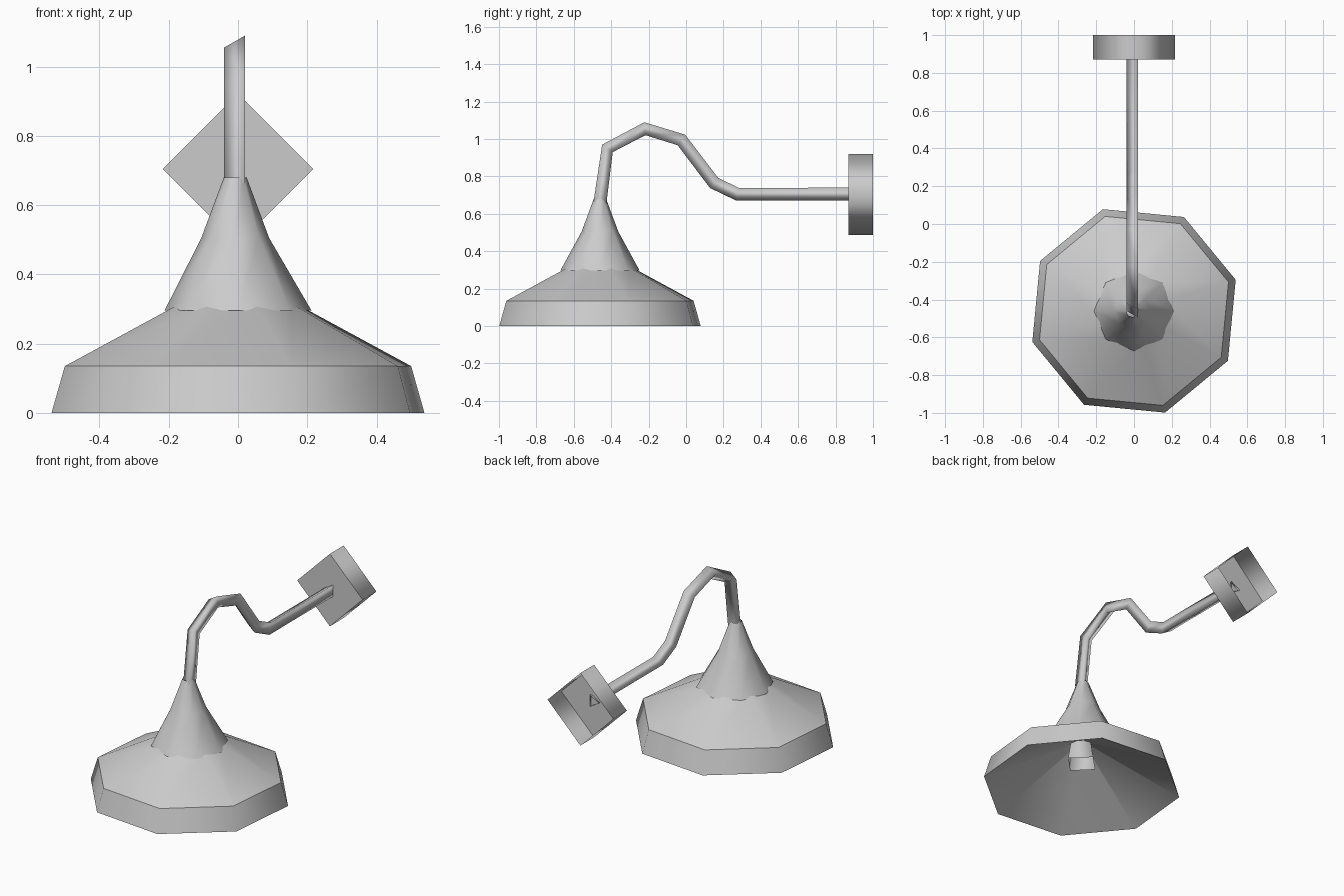
import bpy
import bmesh
from math import sin, cos, pi, radians
from mathutils import Vector

cube = bpy.data.objects.get("Cube")
if cube:
    bpy.data.objects.remove(cube, do_unlink=True)

grey = bpy.data.materials.new("plain grey")
grey.use_nodes = True
grey.diffuse_color = (0.6, 0.6, 0.6, 1)
grey.node_tree.nodes["Principled BSDF"].inputs["Base Color"].default_value = (0.6, 0.6, 0.6, 1)

X, Y, Z = Vector((1, 0, 0)), Vector((0, 1, 0)), Vector((0, 0, 1))


def ring(centre, radius, sides, phase=0, u=X, v=Y):
    """Regular polygon around centre in the plane of u and v."""
    angles = [radians(phase) + 2 * pi * i / sides for i in range(sides)]
    return [Vector(centre) + radius * (u * cos(a) + v * sin(a)) for a in angles]


def loft(name, rings, cap_start=False, sharp=()):
    """Skin a list of rings; smooth around, creased at the sharp rings."""
    bm = bmesh.new()
    loops = [[bm.verts.new(p) for p in r] for r in rings]
    n = len(rings[0])
    for a, b in zip(loops, loops[1:]):
        for i in range(n):
            j = (i + 1) % n
            bm.faces.new((a[i], a[j], b[j], b[i])).smooth = True
    if cap_start:
        bm.faces.new(loops[0][::-1])
    for k in sharp:
        for i in range(n):
            bm.edges.get((loops[k][i], loops[k][(i + 1) % n])).smooth = False
    mesh = bpy.data.meshes.new(name)
    bm.to_mesh(mesh)
    bm.free()
    mesh.materials.append(grey)
    obj = bpy.data.objects.new(name, mesh)
    bpy.context.collection.objects.link(obj)
    return obj


LAMP_Y = -0.46

# Octagonal shade: shallow inner cone, skirt and sloping roof
loft("shade", [ring((0, LAMP_Y, z), r, 8, 17)
               for z, r in ((0.295, 0.01), (0, 0.563), (0.135, 0.523), (0.313, 0.18))],
     sharp=[1, 2])

# Neck cone between shade and arm
loft("neck", [ring((x, LAMP_Y, z), r, 8)
              for x, z, r in ((0, 0.296, 0.212), (-0.008, 0.505, 0.098), (-0.008, 0.68, 0.033))])

# Four-sided open bulb holder inside the shade
loft("bulb_holder", [ring((0, LAMP_Y, z), r, 4) for z, r in ((0.15, 0.1), (0.34, 0.065))])

# Bent arm with a three-sided section, mitred at each bend
path = [Vector((0, y, z)) for y, z in (
    (LAMP_Y, 0.66), (-0.42, 0.95), (-0.22, 1.055), (-0.025, 0.995),
    (0.15, 0.765), (0.275, 0.705), (0.88, 0.705))]
arm = []
for i, p in enumerate(path):
    before = (p - path[max(i - 1, 0)]).normalized()
    after = (path[min(i + 1, len(path) - 1)] - p).normalized()
    normal = X.cross((before + after).normalized())
    arm.append(ring(p, 0.04, 3, 60, X, -normal)[::-1])
loft("arm", arm)

# Diamond wall plate, hollow at the back
loft("wall_plate", [ring((0, y, 0.704), 0.217, 4, 0, X, -Z) for y in (0.87, 1.0)],
     cap_start=True, sharp=[0])
